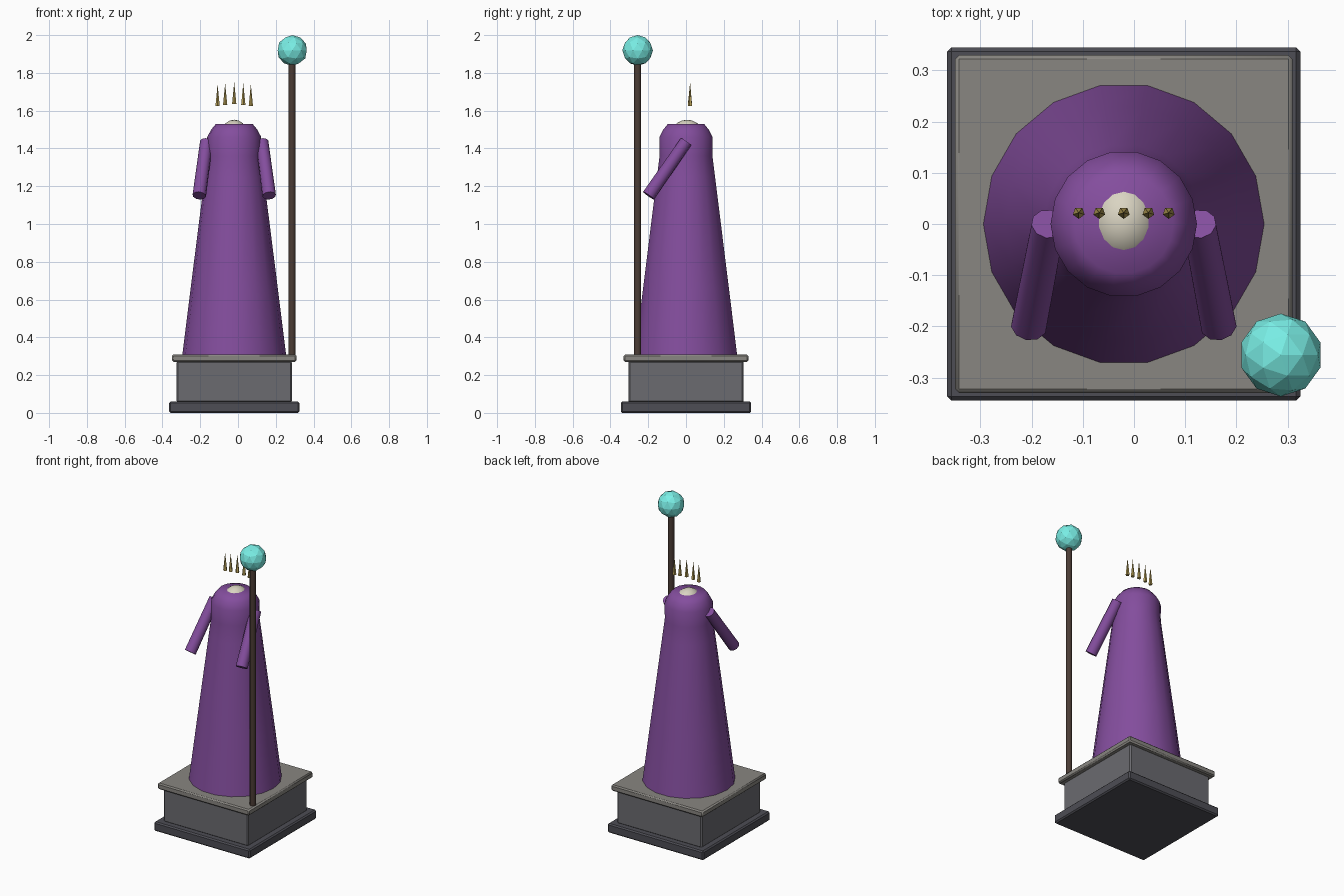
import bpy, math
from mathutils import Vector

if "Cube" in bpy.data.objects:
    bpy.data.objects.remove(bpy.data.objects["Cube"])

CX = -0.02  # axis of the plinth and robed figure


def mat(name, rgb):
    m = bpy.data.materials.new(name)
    m.diffuse_color = (*rgb, 1)
    m.use_nodes = True
    m.node_tree.nodes["Principled BSDF"].inputs["Base Color"].default_value = m.diffuse_color
    return m


purple = mat("purple", (0.23, 0.075, 0.34))
stone = mat("stone", (0.145, 0.145, 0.16))
dark_stone = mat("dark_stone", (0.075, 0.075, 0.09))
slab = mat("slab", (0.25, 0.24, 0.22))
wood = mat("wood", (0.07, 0.045, 0.035))
teal = mat("teal", (0.19, 0.85, 0.78))
gold = mat("gold", (0.5, 0.37, 0.1))
bone = mat("bone", (0.7, 0.66, 0.54))


def finish(name, m, smooth=None):
    ob = bpy.context.object
    ob.name = name
    ob.data.materials.append(m)
    if smooth:
        bpy.ops.object.shade_smooth_by_angle(angle=math.radians(smooth))
    return ob


def block(name, half, z0, z1, m):
    bpy.ops.mesh.primitive_cube_add(size=1, location=(CX, 0, (z0 + z1) / 2))
    ob = bpy.context.object
    ob.scale = (2 * half, 2 * half, z1 - z0)
    bpy.ops.object.transform_apply(location=False, rotation=False, scale=True)
    b = ob.modifiers.new("bevel", "BEVEL")
    b.width, b.segments = 0.008, 1
    return finish(name, m)


def rod(name, a, b, r1, r2, n, m, smooth=None):
    a, b = Vector(a), Vector(b)
    d = b - a
    bpy.ops.mesh.primitive_cone_add(vertices=n, radius1=r1, radius2=r2,
                                    depth=d.length, location=(a + b) / 2,
                                    rotation=d.to_track_quat("Z", "Y").to_euler())
    return finish(name, m, smooth)


# Plinth
block("plinth_foot", 0.345, 0.0, 0.06, dark_stone)
block("plinth_body", 0.305, 0.055, 0.275, stone)
block("plinth_slab", 0.33, 0.27, 0.31, slab)

# Robe: turned profile with 18 sides
profile = [(0.275, 0.305), (0.232, 0.65), (0.156, 1.25), (0.142, 1.36),
           (0.143, 1.46), (0.122, 1.50), (0.097, 1.53)]
N = 18
verts = [(r * math.cos(math.tau * i / N), r * math.sin(math.tau * i / N), z)
         for r, z in profile for i in range(N)]
faces = [(k * N + i, k * N + (i + 1) % N, (k + 1) * N + (i + 1) % N, (k + 1) * N + i)
         for k in range(len(profile) - 1) for i in range(N)]
faces.append(tuple(reversed(range(N))))
faces.append(tuple(range((len(profile) - 1) * N, len(profile) * N)))
me = bpy.data.meshes.new("robe")
me.from_pydata(verts, [], faces)
robe = bpy.data.objects.new("robe", me)
robe.location.x = CX
bpy.context.collection.objects.link(robe)
bpy.context.view_layer.objects.active = robe
robe.select_set(True)
finish("robe", purple, 60)

# Sleeves, mirrored about the figure's axis
for side, s in (("left", -1), ("right", 1)):
    rod("sleeve_" + side, (CX + s * 0.147, 0.0, 1.435), (CX + s * 0.185, -0.198, 1.15),
        0.034, 0.036, 10, purple, 40)

# Head, just showing through the collar
bpy.ops.mesh.primitive_uv_sphere_add(segments=14, ring_count=10, radius=1,
                                     location=(CX, 0.006, 1.462))
bpy.context.object.scale = (0.077, 0.089, 0.09)
finish("head", bone, 60)

# Crown spikes
for i in range(-2, 3):
    x = CX + (0, 0.048, 0.088)[abs(i)] * (1 if i > 0 else -1)
    z = 1.635 - 0.005 * abs(i)
    rod("crown_spike", (x, 0.022, z), (x, 0.022, z + 0.115), 0.012, 0.0, 5, gold)

# Staff and orb
rod("staff", (0.286, -0.256, 0.31), (0.286, -0.256, 1.86), 0.019, 0.019, 10, wood, 40)
bpy.ops.mesh.primitive_ico_sphere_add(subdivisions=2, radius=0.081,
                                      location=(0.287, -0.256, 1.919))
finish("orb", teal)
